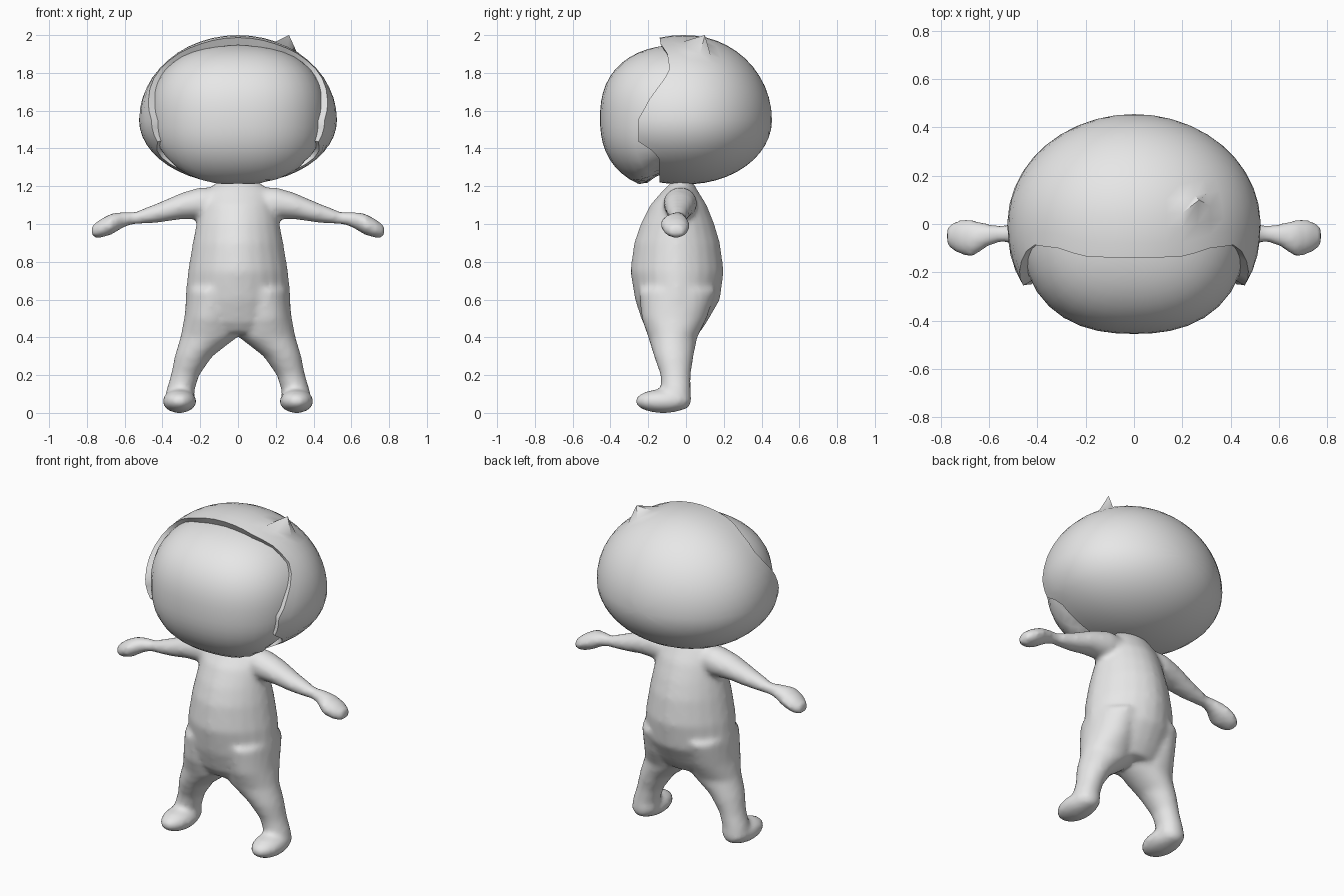
import bpy, bmesh, math
from mathutils import Vector

cube = bpy.data.objects.get("Cube")
if cube:
    bpy.data.objects.remove(cube, do_unlink=True)

clay = bpy.data.materials.new("light_grey")
clay.use_nodes = True
clay.diffuse_color = (0.8, 0.8, 0.8, 1)
clay.node_tree.nodes["Principled BSDF"].inputs["Base Color"].default_value = (0.8, 0.8, 0.8, 1)


def finish(name, bm, angle=60):
    """Turn a bmesh into a smooth shaded object with the shared material."""
    bmesh.ops.recalc_face_normals(bm, faces=bm.faces)
    mesh = bpy.data.meshes.new(name)
    bm.to_mesh(mesh)
    bm.free()
    mesh.materials.append(clay)
    obj = bpy.data.objects.new(name, mesh)
    bpy.context.collection.objects.link(obj)
    bpy.ops.object.select_all(action='DESELECT')
    obj.select_set(True)
    bpy.context.view_layer.objects.active = obj
    bpy.ops.object.shade_smooth_by_angle(angle=math.radians(angle))
    return obj


def power(value, exponent):
    return math.copysign(abs(value) ** exponent, value)


def oval(sides, exponent=2.0):
    """Unit superellipse as a list of (u, v) pairs."""
    turns = [math.tau * i / sides for i in range(sides)]
    return [(power(math.cos(a), 2 / exponent), power(math.sin(a), 2 / exponent)) for a in turns]


def skin(bm, rings, caps=True):
    """Join successive closed rings of points with quads."""
    loops = [[bm.verts.new(p) for p in ring] for ring in rings]
    count = len(loops[0])
    for low, high in zip(loops, loops[1:]):
        for i in range(count):
            j = (i + 1) % count
            bm.faces.new((low[i], low[j], high[j], high[i]))
    if caps:
        bm.faces.new(loops[0])
        bm.faces.new(loops[-1])
    return loops


def upright(bm, sections, side=1, exponent=2.0):
    """Loft along z; each section is height, centre x, half width, front y, back y."""
    skin(bm, [[(side * (cx + u * rx), (front + back) / 2 + v * (back - front) / 2, z)
               for u, v in oval(24, exponent)]
              for z, cx, rx, front, back in sections])


def sideways(bm, sections, side):
    """Loft along x; each section is x, centre y, centre z, half depth, half height."""
    skin(bm, [[(side * x, cy + u * ry, cz + v * rz) for u, v in oval(20)]
              for x, cy, cz, ry, rz in sections])


# Body: torso, legs, feet and arms fused into one soft skin
torso = [(0.42, 0, 0.20, -0.19, 0.07), (0.48, 0, 0.27, -0.23, 0.11),
         (0.6, 0, 0.28, -0.27, 0.18), (0.75, 0, 0.265, -0.295, 0.2),
         (0.9, 0, 0.24, -0.275, 0.18), (1.0, 0, 0.22, -0.24, 0.15),
         (1.1, 0, 0.2, -0.19, 0.11), (1.18, 0, 0.17, -0.12, 0.06),
         (1.23, 0, 0.1, -0.07, 0.03)]
leg = [(0.02, 0.31, 0.05, -0.1, 0.01), (0.06, 0.31, 0.08, -0.13, 0.03),
       (0.12, 0.305, 0.075, -0.13, 0.025), (0.2, 0.28, 0.075, -0.135, 0.025),
       (0.3, 0.235, 0.1, -0.17, 0.04), (0.4, 0.155, 0.15, -0.2, 0.06),
       (0.5, 0.15, 0.135, -0.235, 0.11), (0.65, 0.14, 0.13, -0.25, 0.16)]
arm = [(0.1, -0.03, 1.11, 0.08, 0.08), (0.2, -0.03, 1.11, 0.09, 0.085),
       (0.3, -0.035, 1.095, 0.08, 0.07), (0.42, -0.04, 1.06, 0.06, 0.053),
       (0.55, -0.04, 1.03, 0.035, 0.032), (0.6, -0.045, 1.025, 0.045, 0.04),
       (0.67, -0.06, 1.0, 0.078, 0.056), (0.73, -0.053, 0.975, 0.07, 0.05),
       (0.775, -0.05, 0.96, 0.04, 0.03)]
bm = bmesh.new()
upright(bm, torso, exponent=1.8)
for side in (1, -1):
    upright(bm, leg, side)
    sideways(bm, arm, side)
    foot = bmesh.ops.create_uvsphere(bm, u_segments=24, v_segments=16, radius=1)["verts"]
    for v in foot:
        v.co = Vector((side * 0.31 + v.co.x * 0.09, v.co.y * 0.15 - 0.12, v.co.z * 0.063 + 0.062))
body = finish("body", bm, 180)
remesh = body.modifiers.new("fuse", 'REMESH')
remesh.mode = 'VOXEL'
remesh.voxel_size = 0.016
remesh.use_smooth_shade = True
relax = body.modifiers.new("relax", 'SMOOTH')
relax.factor = 0.5
relax.iterations = 6

# Head: rounded box with a full chin, narrowed behind so the hair covers it
bm = bmesh.new()
bmesh.ops.create_uvsphere(bm, u_segments=40, v_segments=28, radius=1)
for v in bm.verts:
    d = v.co.normalized()
    size = sum(abs(c) ** 2.4 for c in d) ** (-1 / 2.4)
    x, y, z = d * size
    y *= 0.455 if y < 0 else 0.3
    chin = min(max((-y - 0.12) / 0.13, 0), 1)
    chin = chin * chin * (3 - 2 * chin)
    v.co = (x * 0.47, y, 1.56 + z * (0.39 if z > 0 else 0.3 + 0.09 * chin))
finish("head", bm)

# Hair: open shell whose front edge dips in at the temples and out at the sideburns
EDGE = [(-1, -0.14), (-0.55, -0.145), (-0.4, -0.25), (0, -0.255), (0.28, -0.19),
        (0.58, -0.085), (0.8, -0.1), (0.92, -0.135), (1.01, -0.14)]
DEPTH = 0.455


def edge_y(height):
    for (h0, y0), (h1, y1) in zip(EDGE, EDGE[1:]):
        if height <= h1:
            return y0 + (y1 - y0) * (height - h0) / (h1 - h0)


def hair_point(turn, y, scale=1.0):
    n = 2.3 if y < 0 else 2.0
    k = scale * max(0, 1 - abs(y / DEPTH) ** n) ** (1 / n)
    up = math.cos(turn)
    return Vector((0.524 * k * math.sin(turn), y, 1.55 + (0.45 if up > 0 else 0.34) * k * up))


bm = bmesh.new()
SIDES, ROWS = 48, 14
turns = [math.tau * i / SIDES for i in range(SIDES)]
starts = [edge_y(math.cos(t)) for t in turns]
rings = [[hair_point(t, s + 0.02, 0.9) for t, s in zip(turns, starts)]]
for row in range(ROWS + 1):
    ring = []
    for t, s in zip(turns, starts):
        a = math.asin(s / DEPTH)
        ring.append(hair_point(t, DEPTH * math.sin(a + (math.pi / 2 - a) * row / ROWS)))
    rings.append(ring)
skin(bm, rings, caps=False)
bmesh.ops.remove_doubles(bm, verts=bm.verts, dist=0.0005)

# Small tuft pulled up from the crown
tip = Vector((0.27, 0.1, 2.0))
bm.verts.ensure_lookup_table()
min(bm.verts, key=lambda v: (v.co - tip).length).co = tip
finish("hair", bm, 50)
